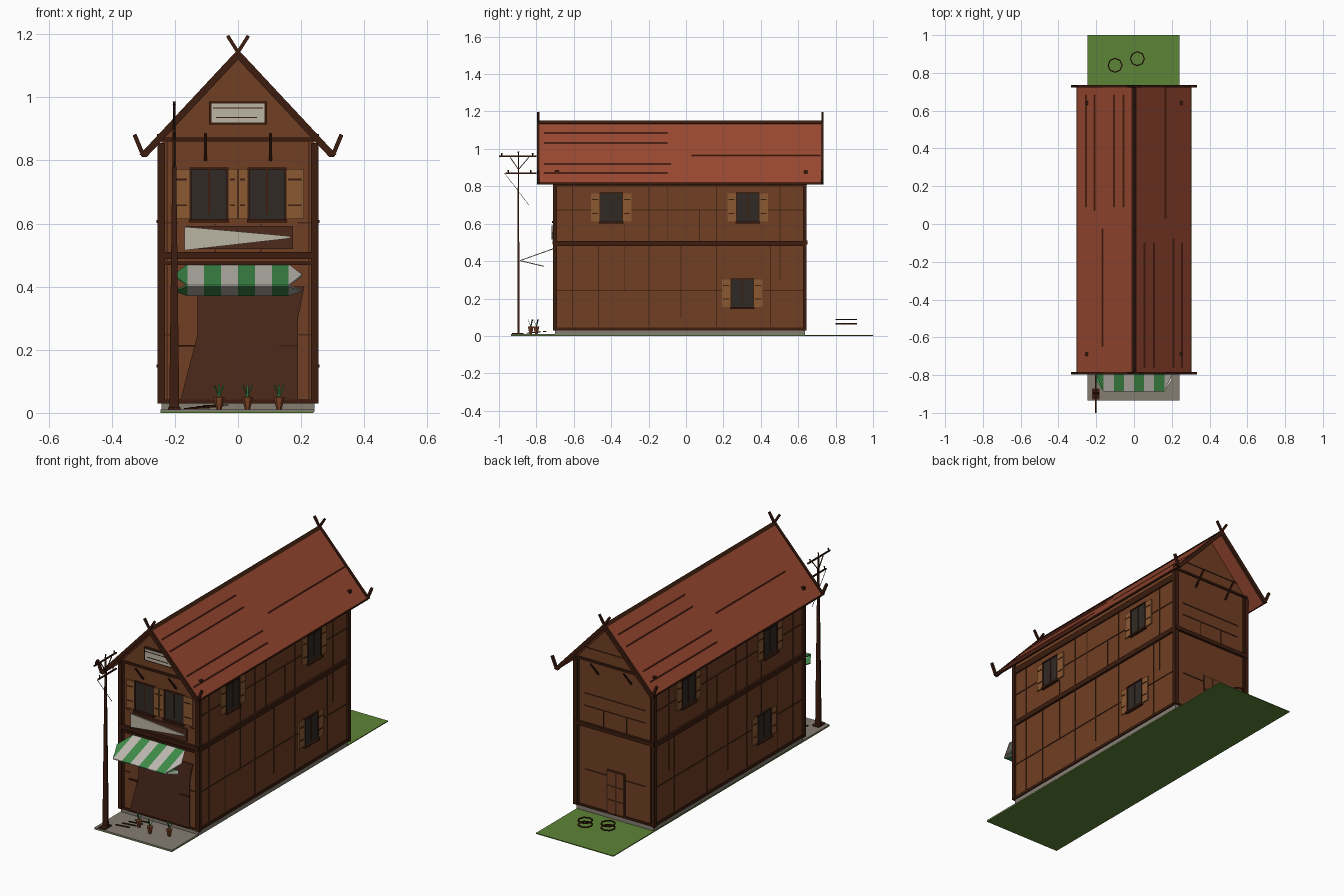
import bpy, bmesh
from math import sin, cos, pi
from mathutils import Vector

if "Cube" in bpy.data.objects:
    bpy.data.objects.remove(bpy.data.objects["Cube"])

# ---------- materials ----------
def mat(name, rgb):
    m = bpy.data.materials.new(name)
    m.diffuse_color = [(c / 255) ** 2.2 for c in rgb] + [1]
    m.use_nodes = True
    m.node_tree.nodes["Principled BSDF"].inputs["Base Color"].default_value = m.diffuse_color
    return m

WALL = mat("wall_wood", (112, 65, 40))
DARK = mat("dark_timber", (62, 34, 22))
SEAM = mat("seam", (72, 42, 27))
DOOR = mat("door_brown", (78, 46, 33))
SHUT = mat("shutter_wood", (138, 90, 54))
GLASS = mat("dark_glass", (52, 46, 42))
ROOF = mat("roof_red", (152, 74, 52))
STREAK = mat("roof_streak", (112, 52, 37))
STONE = mat("stone", (132, 124, 114))
GRASS = mat("grass", (94, 132, 58))
CREAM = mat("cream", (186, 180, 162))
GREEN = mat("awning_green", (66, 140, 76))
WHITE = mat("awning_white", (190, 184, 176))
POT = mat("clay", (130, 72, 44))

# ---------- every solid is a pair of matching loops ----------
def box(x0, x1, y0, y1, z0, z1):
    q = [(x0, y0), (x1, y0), (x1, y1), (x0, y1)]
    return [(x, y, z0) for x, y in q], [(x, y, z1) for x, y in q]

def beam(p, q, w, d=None):
    p, q, d = Vector(p), Vector(q), d or w
    r = (q - p).to_track_quat('Z', 'Y')
    c = [r @ Vector((a * w / 2, b * d / 2, 0)) for a, b in ((-1, -1), (1, -1), (1, 1), (-1, 1))]
    return [p + k for k in c], [q + k for k in c]

def prism_y(pts, y0, y1):
    return [(x, y0, z) for x, z in pts], [(x, y1, z) for x, z in pts]

def cone(x, y, z0, z1, r0, r1, n=6):
    ring = lambda r, z: [(x + r * cos(2 * pi * i / n), y + r * sin(2 * pi * i / n), z) for i in range(n)]
    return ring(r0, z0), ring(r1, z1)

def part(name, material, solids):
    bm = bmesh.new()
    for a, b in solids:
        A, B = [bm.verts.new(v) for v in a], [bm.verts.new(v) for v in b]
        n = len(A)
        bm.faces.new(A)
        bm.faces.new(B[::-1])
        for i in range(n):
            bm.faces.new((A[i], A[(i + 1) % n], B[(i + 1) % n], B[i]))
    bmesh.ops.recalc_face_normals(bm, faces=bm.faces)
    me = bpy.data.meshes.new(name)
    bm.to_mesh(me)
    bm.free()
    me.materials.append(material)
    ob = bpy.data.objects.new(name, me)
    bpy.context.collection.objects.link(ob)
    return ob

# ---------- wall-relative boxes: u along wall, v outward ----------
HX, Y0, Y1 = 0.243, -0.70, 0.635
def fbox(face, u0, u1, v0, v1, z0, z1):
    if face == 'front': return box(u0, u1, Y0 - v1, Y0 - v0, z0, z1)
    if face == 'back': return box(u0, u1, Y1 + v0, Y1 + v1, z0, z1)
    s = 1 if face == 'right' else -1
    return box(s * (HX + v0), s * (HX + v1), u0, u1, z0, z1)

# ---------- ground ----------
part("grass_plot", GRASS, [box(-.245, .24, -.935, 1, 0, .005)])
part("paving", STONE, [box(-.245, .24, -.935, -.69, .005, .01)])
part("foundation", STONE, [box(-.242, .242, Y0, Y1, .005, .035)])

# ---------- walls and timber frame ----------
part("house_walls", WALL, [prism_y([(-HX, .03), (HX, .03), (HX, .862), (0, 1.125), (-HX, .862)], Y0, Y1)])
frame = []
for x in (-1, 1):
    for y in (Y0, Y1):
        frame.append(box(x * .232, x * .255, y - .01, y + .01, .03, .855))
for f in ('right', 'left'):
    frame += [fbox(f, Y0, Y1, 0, .012, .48, .507), fbox(f, Y0, Y1, 0, .006, .03, .045),
              fbox(f, Y0, Y1, 0, .008, .80, .835)]
for f in ('front', 'back'):
    frame += [fbox(f, -.25, .25, 0, .014, .488, .51), fbox(f, -.25, .25, 0, .006, .03, .042),
              fbox(f, -.24, .24, 0, .008, .86, .872)]
frame += [fbox('front', -.24, .24, 0, .008, .468, .48)]
part("timber_frame", DARK, frame)

# plank seams
seams = []
for f in ('right', 'left'):
    for z in (.24, .67):
        seams.append(fbox(f, Y0, Y1, 0, .003, z, z + .006))
    for u, a, b in ((-.61, .05, .8), (-.47, .05, .48), (-.33, .24, .6), (-.2, .05, .8), (-.1, .5, .8), (-.03, .1, .48),
                    (.07, .5, .67), (.16, .05, .8), (.45, .05, .48), (.5, .3, .8)):
        seams.append(fbox(f, u, u + .005, 0, .003, a, b))
for s in (-1, 1):
    for f in ('front', 'back'):
        seams += [fbox(f, min(s * .222, s * .226), max(s * .222, s * .226), 0, .004, .04, .86),
                  fbox(f, min(s * .07, s * .074), max(s * .07, s * .074), 0, .003, .5, .6)]
for z in (.24, .6, .67, .93):
    seams.append(fbox('back', -.19, .19, 0, .003, z, z + .005))
for z in (.245, .60):
    seams += [fbox('front', -.24, -.19, 0, .003, z, z + .005), fbox('front', .19, .24, 0, .003, z, z + .005)]
part("plank_seams", SEAM, seams)

# ---------- windows with shutters ----------
glass, frames, shutters, hinges = [], [], [], []
def window(f, u, z0, z1, h, left, right):
    glass.append(fbox(f, u - h, u + h, 0, .004, z0, z1))
    frames.extend([fbox(f, u - h - .006, u - h, 0, .009, z0, z1), fbox(f, u + h, u + h + .006, 0, .009, z0, z1),
                   fbox(f, u - h - .006, u + h + .006, 0, .009, z1 - .006, z1),
                   fbox(f, u - h - .008, u + h + .008, 0, .016, z0 - .006, z0 + .004),
                   fbox(f, u - .003, u + .003, 0, .007, z0 + .02, z1)])
    for a, b in ((u - h - .006 - left, u - h - .006), (u + h + .006, u + h + .006 + right)):
        shutters.append(fbox(f, a, b, 0, .007, z0 + .005, z1 - .005))
        for z in (z0 + .045, z1 - .04):
            hinges.append(fbox(f, a + .005, b - .008, .006, .009, z, z + .005))
for f, low in (('right', .30), ('left', -.345)):
    window(f, -.40, .607, .767, .057, .045, .045)
    window(f, .33, .607, .767, .057, .045, .045)
    window(f, low, .15, .307, .057, .045, .045)
window('front', -.092, .61, .777, .056, .05, .028)
window('front', .092, .61, .777, .056, .028, .055)
part("window_glass", GLASS, glass)
part("window_frames", DARK, frames)
part("shutters", SHUT, shutters)
part("shutter_hinges", DARK, hinges)

# ---------- front: doorway, boards, gable panel ----------
part("doorway", DOOR, [prism_y([(-.185, .032), (.19, .032), (.19, .30), (.21, .40), (-.128, .40), (-.128, .25)], -.706, -.69)])
part("doorway_rails", DARK, [fbox('front', a, a + .06, 0, .01, .21, .215) for a in (-.19, .13)]
     + [fbox('front', -.19, .19, 0, .008, .03, .036), fbox('front', .034, .037, 0, .008, .035, .06)])
part("sign_board", DOOR, [fbox('front', -.165, .175, 0, .012, .52, .592)])
part("sign_face", CREAM, [prism_y([(-.17, .515), (.165, .553), (.165, .56), (-.17, .59)], -.718, -.71)])
part("gable_panel_frame", DARK, [fbox('front', -.092, .092, 0, .010, .913, .987)])
part("gable_panel", CREAM, [fbox('front', -.084, .084, 0, .014, .92, .98)])
part("gable_panel_slots", DARK, [fbox('front', -.08, .08, .012, .016, .965, .968), fbox('front', -.07, .06, .012, .016, .935, .938)])
part("eave_struts", DARK, [beam((s * .103, y, .80), (s * .103, y + d, .885), .008)
                           for s in (-1, 1) for y, d in ((Y0, -.07), (Y1, .07))])

# ---------- back door ----------
part("back_door", SEAM, [fbox('back', -.065, .05, 0, .004, .035, .28)])
part("back_door_panels", WALL, [fbox('back', a, b, 0, .006, c, d) for a, b in ((-.058, -.012), (-.004, .043))
                                for c, d in ((.04, .11), (.118, .19), (.198, .272))])

# ---------- roof ----------
RY0, RY1 = -.787, .728
part("roof", ROOF, [prism_y([(0, 1.145), (.302, .82), (.296, .81), (0, 1.127), (-.296, .81), (-.302, .82)], RY0, RY1)])
part("ridge_cap", DARK, [prism_y([(-.014, 1.135), (0, 1.152), (.014, 1.135), (0, 1.13)], RY0, RY1)])
slope = lambda x: 1.145 - abs(x) * 1.076
streaks = []
for s in (-1, 1):
    for x, a, b in ((.055, -.76, -.1), (.105, -.76, -.1), (.167, .03, .72), (.21, -.76, -.08), (.255, -.76, -.1)):
        a, b = (a, b) if s > 0 else (a * -.9, b * -.9)
        streaks.append(beam((s * x, a, slope(x)), (s * x, b, slope(x)), .005))
part("roof_streaks", STREAK, streaks)
part("purlin_pegs", DARK, [box(s * .25 - .007, s * .25 + .007, y - .01, y + .01, .86, .884)
                           for s in (-1, 1) for y in (-.69, .64)])
trim = []
for y in (RY0 - .003, RY1 + .001):
    for s in (-1, 1):
        trim += [prism_y([(0, 1.152), (s * .312, .818), (s * .29, .81), (0, 1.12)], y - .007, y + .007),
                 beam((s * .30, y, .815), (s * .328, y, .882), .013),
                 beam((s * -.008, y, 1.13), (s * .033, y, 1.195), .011)]
trim += [beam((s * .30, RY0, .814), (s * .30, RY1, .814), .008) for s in (-1, 1)]
part("bargeboards_and_finials", DARK, trim)

# ---------- striped awning ----------
stripes = {0: [], 1: []}
drop = lambda pts: (pts, [(x, y, z - .005) for x, y, z in pts])
top, lip, hem, W = (-.70, .472), (-.888, .405), (-.76, .375), .0535
for a, b in ((top, lip), (lip, hem)):
    for i in range(6):
        x0 = (i - 3) * W
        stripes[i % 2].append(drop([(x0, *a), (x0 + W, *a), (x0 + W, *b), (x0, *b)]))
    my, mz = (a[0] + b[0]) / 2, (a[1] + b[1]) / 2
    for k, s in ((1, -1), (0, 1)):
        stripes[k].append(drop([(s * 3 * W, *a), (s * .203, my, mz), (s * 3 * W, *b)]))
part("awning_white_stripes", WHITE, stripes[0])
part("awning_green_stripes", GREEN, stripes[1])

# ---------- utility pole ----------
px, py = -.202, -.896
rect = lambda w, d, z: [(px + a * w, py + b * d, z) for a, b in ((-1, -1), (1, -1), (1, 1), (-1, 1))]
pole = [(rect(.016, .006, .01), rect(.004, .003, .97)), box(px - .02, px + .02, -.93, -.87, .01, .017),
        beam((px, -1, .96), (px, -.80, .96), .007), beam((px, -.965, .87), (px, -.80, .87), .007),
        beam((px, py, .89), (px, -.94, .955), .004), beam((px, py, .89), (px, -.84, .955), .004),
        beam((px, -.97, .87), (px, -.84, .70), .002)]
pole += [cone(px, y, z, z + .018, .002, .005, 4) for y, z in ((-.985, .96), (-.896, .968), (-.82, .96), (-.95, .87), (-.83, .87))]
part("utility_pole", DARK, pole)

# ---------- pots, crate slats and hoops ----------
spots = ((-.06, -.80), (.03, -.83), (.13, -.80))
part("plant_pots", POT, [cone(x, y, .01, .05, .008, .018) for x, y in spots])
part("pot_leaves", GREEN, [beam((x, y, .05), (x + dx, y + dy, .088), .006, .002)
                           for x, y in spots for dx, dy in ((.015, .01), (-.015, .008), (0, -.015))])
part("loose_slats", DARK, [beam((-.17 + .02 * i, -.85 + .03 * i, .014 + .003 * i), (-.09 + .02 * i, -.84 + .03 * i, .016 + .003 * i), .008, .004)
                           for i in range(4)])
hoops = []
for x, y in ((-.1, .84), (.018, .875)):
    for z in (.065, .088):
        c = cone(x, y, z, z, .037, .037, 8)[0]
        hoops += [beam(c[i], c[(i + 1) % 8], .006) for i in range(8)]
part("barrel_hoops", DARK, hoops)
